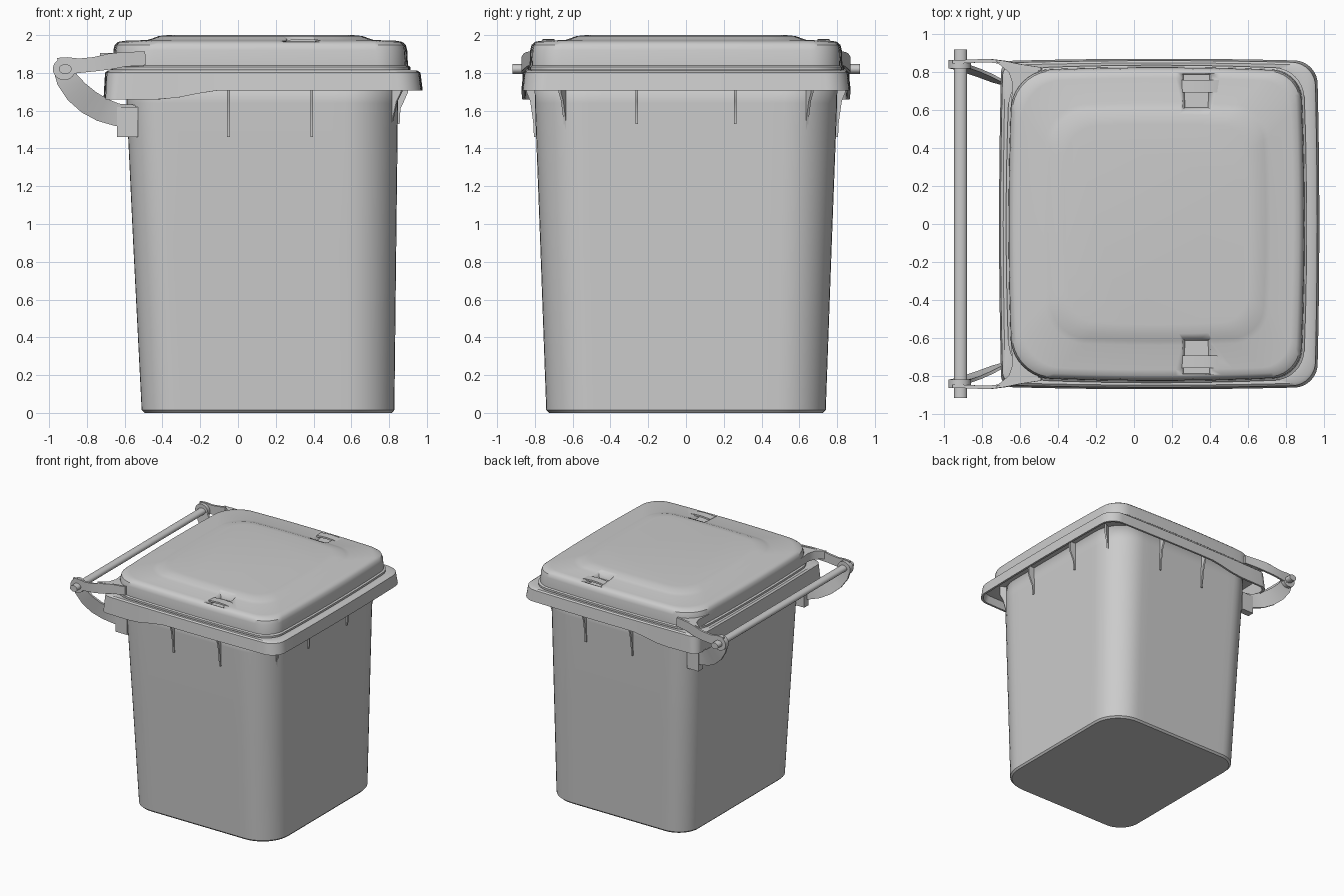
import bpy, bmesh, math
from mathutils import Vector

if "Cube" in bpy.data.objects:
    bpy.data.objects.remove(bpy.data.objects["Cube"])


def finish(name, bm, angle=35):
    bmesh.ops.recalc_face_normals(bm, faces=bm.faces)
    me = bpy.data.meshes.new(name)
    bm.to_mesh(me)
    bm.free()
    ob = bpy.data.objects.new(name, me)
    bpy.context.collection.objects.link(ob)
    bpy.ops.object.select_all(action='DESELECT')
    ob.select_set(True)
    bpy.context.view_layer.objects.active = ob
    bpy.ops.object.shade_smooth_by_angle(angle=math.radians(angle))
    return ob


def loft(name, rings, cap_start=True, cap_end=True, closed=False, angle=35):
    bm = bmesh.new()
    vs = [[bm.verts.new(p) for p in r] for r in rings]
    pairs = list(zip(vs, vs[1:])) + ([(vs[-1], vs[0])] if closed else [])
    n = len(vs[0])
    for a, b in pairs:
        for i in range(n):
            j = (i + 1) % n
            bm.faces.new((a[i], a[j], b[j], b[i]))
    if cap_start:
        bm.faces.new(vs[0])
    if cap_end:
        bm.faces.new(vs[-1])
    return finish(name, bm, angle)


def rrect(x0, x1, h, rl, rr, z, bulge=0.0):
    """Rounded rectangle ring; z may be a function of x."""
    pts = []
    corners = [(x1 - rr, h - rr, rr, 0), (x0 + rl, h - rl, rl, 90),
               (x0 + rl, rl - h, rl, 180), (x1 - rr, rr - h, rr, 270)]
    arcs = [[(cx + r * math.cos(math.radians(a + t * 9)), cy + r * math.sin(math.radians(a + t * 9)))
             for t in range(11)] for cx, cy, r, a in corners]
    for i, arc in enumerate(arcs):
        p, q = arc[-1], arcs[(i + 1) % 4][0]
        pts += arc + [(p[0] + (q[0] - p[0]) * k / 14, p[1] + (q[1] - p[1]) * k / 14) for k in range(1, 14)]
    cx, hw = (x0 + x1) / 2, (x1 - x0) / 2
    out = []
    for x, y in pts:
        u, v = (x - cx) / hw, y / h
        out.append((x - bulge * u * v * v, y - bulge * v * u * u, z(x) if callable(z) else z))
    return out


def prism(name, pts, offset):
    off = Vector(offset)
    return loft(name, [pts, [tuple(Vector(p) + off) for p in pts]])


def box(name, x0, x1, y0, y1, z0, z1):
    return prism(name, [(x0, y0, z0), (x1, y0, z0), (x1, y1, z0), (x0, y1, z0)], (0, 0, z1 - z0))


def cylinder(name, x, z, y0, y1, rx, rz):
    ring = [(x + rx * math.cos(i * math.tau / 24), y0, z + rz * math.sin(i * math.tau / 24)) for i in range(24)]
    return prism(name, ring, (0, y1 - y0, 0))


def strap(name, path, s, t=0.018):
    """Thin plate along (x, z, half height, y) stations, mirrored by s."""
    rings = []
    for i, (x, z, w, y) in enumerate(path):
        a, b = path[max(i - 1, 0)], path[min(i + 1, len(path) - 1)]
        d = Vector((b[0] - a[0], b[1] - a[1])).normalized()
        nx, nz = -d.y * w, d.x * w
        rings.append([(x + k * nx, s * (y + m * t / 2), z + k * nz)
                      for k, m in ((1, 1), (1, -1), (-1, -1), (-1, 1))])
    return loft(name, rings)


def fin(name, x, y, direction, z0, reach):
    """Curved gusset below the rim, pointing outwards."""
    d = Vector((direction[0], direction[1], 0)).normalized()
    side = Vector((-d.y, d.x, 0)) * 0.007
    o = Vector((x, y, 0))
    prof = [(-.05, z0), (.01, z0), (.014, z0 + .08), (.6 * reach, 1.65), (reach, 1.70), (reach, 1.775), (-.05, 1.775)]
    prism(name, [tuple(o + d * a + Vector((0, 0, z)) - side) for a, z in prof], side * 2)


# Tapered hollow body
body = loft("bin_body", [rrect(-.495, .815, .725, .18, .24, 0),
                         rrect(-.51, .828, .74, .19, .25, .015),
                         rrect(-.555, .838, .772, .2, .265, .9),
                         rrect(-.59, .847, .80, .2, .28, 1.64),
                         rrect(-.592, .848, .802, .2, .28, 1.78)], cap_end=False)
mod = body.modifiers.new("wall", 'SOLIDIFY')
mod.thickness, mod.offset = 0.02, -1


# Rim with a skirt that steps lower toward the hinge side
def skirt(x):
    t = min(max((x + .42) / .34, 0), 1)
    return 1.66 + .048 * t * t * (3 - 2 * t)


loft("body_rim", [rrect(-.57, .82, .77, .2, .24, 1.785),
                  rrect(-.64, .89, .81, .2, .18, 1.81),
                  rrect(-.69, .95, .85, .08, .12, 1.812, .012),
                  rrect(-.704, .966, .862, .07, .12, 1.802, .012),
                  rrect(-.712, .978, .872, .06, .12, skirt, .012),
                  rrect(-.695, .96, .855, .06, .11, skirt, .012),
                  rrect(-.685, .95, .845, .06, .11, 1.775, .012),
                  rrect(-.59, .845, .80, .2, .28, 1.775)],
     cap_start=False, cap_end=False, closed=True)

# Lid with a raised centre panel
lid = loft("lid", [rrect(-.675, .912, .838, .2, .15, 1.816, .02),
                   rrect(-.675, .912, .838, .2, .15, 1.832, .02),
                   rrect(-.662, .90, .828, .2, .15, 1.84, .02),
                   rrect(-.66, .896, .825, .2, .15, 1.92, .02),
                   rrect(-.653, .888, .818, .2, .15, 1.948, .02),
                   rrect(-.635, .87, .80, .2, .15, 1.964, .02),
                   rrect(-.60, .84, .77, .2, .15, 1.97, .02),
                   rrect(-.48, .72, .64, .2, .17, 1.974, .02),
                   rrect(-.455, .695, .615, .19, .16, 1.982, .02),
                   rrect(-.42, .66, .58, .18, .15, 1.995, .02),
                   rrect(-.37, .61, .53, .16, .13, 2.0, .02)])

# Grip recesses in the lid, each with a bridge
for s, tag in ((1, "back"), (-1, "front")):
    prof = [(.27, s * .615, 1.935), (.39, s * .615, 1.935), (.40, s * .79, 1.935), (.26, s * .79, 1.935)]
    top = [(.24, s * .59, 2.05), (.42, s * .59, 2.05), (.44, s * .80, 2.05), (.24, s * .80, 2.05)]
    cutter = loft("grip_cutter_" + tag, [prof, top])
    cutter.hide_render = True
    cutter.hide_viewport = True
    m = lid.modifiers.new("grip_" + tag, 'BOOLEAN')
    m.operation, m.object, m.solver = 'DIFFERENCE', cutter, 'EXACT'
    loft("grip_bridge_" + tag, [[(x, s * y, z + dz) for y, dz in ((.695, 0), (.76, 0), (.76, .014), (.695, .014))]
                                for x, z in ((.23, 1.952), (.28, 1.962), (.35, 1.966), (.42, 1.962), (.46, 1.954))])

# Gusset fins below the rim
for s, tag in ((1, "back"), (-1, "front")):
    fin("side_fin_rear_" + tag, -.05, s * .795, (0, s), 1.46, .05)
    fin("side_fin_mid_" + tag, .39, s * .795, (0, s), 1.46, .05)
    fin("corner_fin_" + tag, .805, s * .635, (.9, s * .5), 1.46, .07)
    fin("end_fin_" + tag, .846, s * .26, (1, 0), 1.53, .055)

    # Lid hinge strap, pivot eye, corner gusset, body strap and bracket
    strap("lid_strap_" + tag, [(-.95, 1.83, .05, .855), (-.90, 1.838, .045, .857), (-.84, 1.838, .038, .86),
                               (-.76, 1.846, .038, .862), (-.68, 1.86, .042, .852), (-.60, 1.872, .039, .835),
                               (-.49, 1.877, .036, .818)], s)
    cylinder("pivot_eye_" + tag, -.92, 1.82, s * .82, s * .865, .06, .058)
    prism("lid_gusset_" + tag, [(-.73, s * .858, 1.835), (-.66, s * .80, 1.835), (-.64, s * .74, 1.835),
                                (-.65, s * .62, 1.835), (-.56, s * .70, 1.835), (-.50, s * .815, 1.835)],
          (0, 0, .07))
    strap("body_strap_" + tag, [(-.93, 1.83, .05, .83), (-.905, 1.765, .058, .826), (-.855, 1.70, .064, .81),
                                (-.79, 1.645, .066, .785), (-.72, 1.605, .064, .755), (-.64, 1.578, .06, .73),
                                (-.54, 1.57, .06, .715)], s)
    box("strap_bracket_" + tag, -.64, -.53, s * .685, s * .745, 1.46, 1.62)

# Carrying bar
cylinder("handle_bar", -.915, 1.82, -.918, .922, .034, .026)
